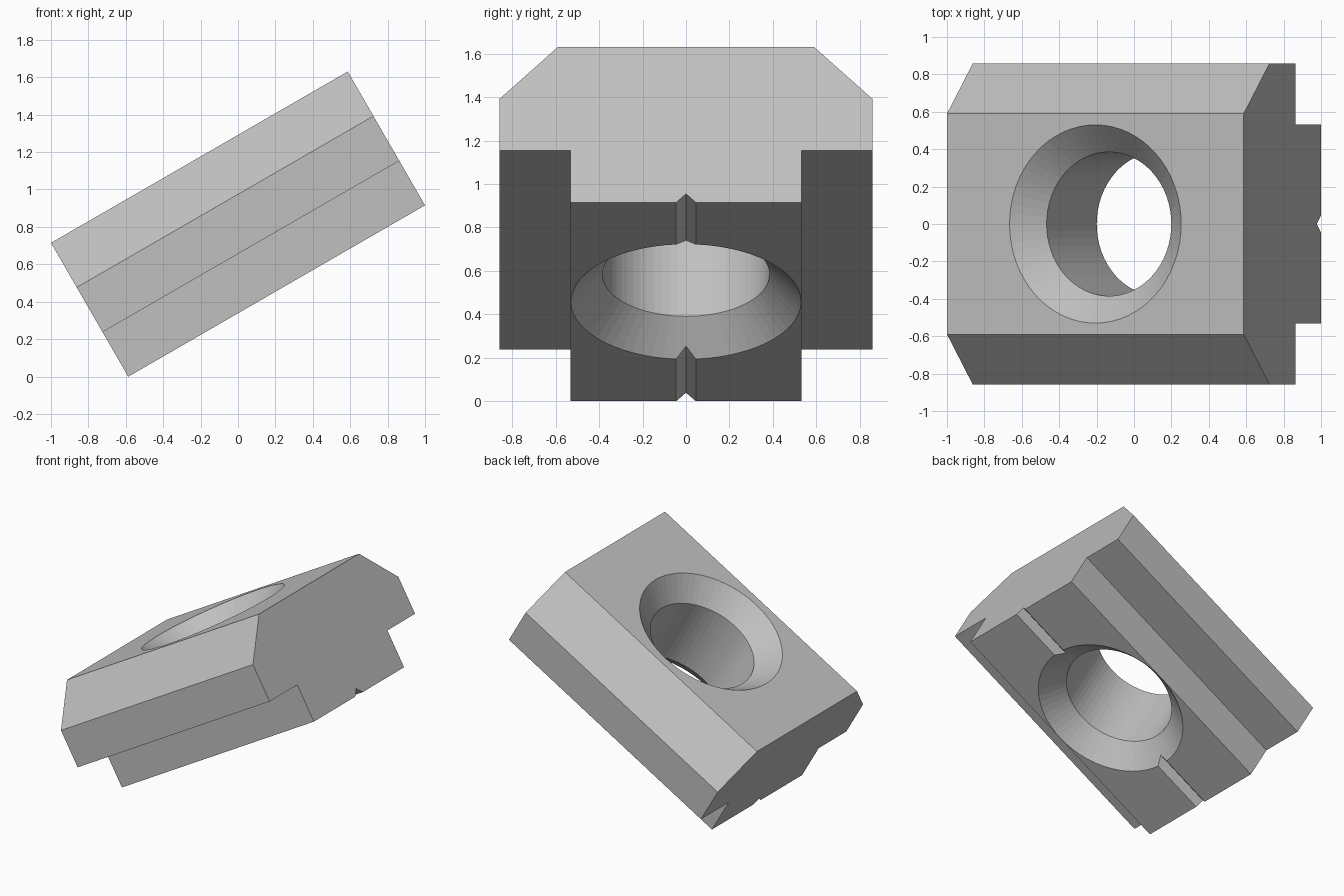
import bpy
import bmesh
from math import radians, sin, cos, tau

if "Cube" in bpy.data.objects:
    bpy.data.objects.remove(bpy.data.objects["Cube"], do_unlink=True)

HALF_LENGTH, HALF_THICK, STEP = 0.916, 0.413, 0.138
TILT, LIFT = radians(-30), 0.815
SEGMENTS = 64

steel = bpy.data.materials.new("plain_grey")
steel.use_nodes = True
grey = (0.53, 0.53, 0.53, 1)
steel.diffuse_color = grey
steel.node_tree.nodes["Principled BSDF"].inputs["Base Color"].default_value = grey


def loft(name, rings, caps=True):
    """Join matching rings of points into a closed solid."""
    bm = bmesh.new()
    loops = [[bm.verts.new(p) for p in ring] for ring in rings]
    n = len(loops[0])
    for a, b in zip(loops, loops[1:]):
        for i in range(n):
            j = (i + 1) % n
            bm.faces.new((a[i], a[j], b[j], b[i]))
    bm.faces.new(loops[0])
    bm.faces.new(loops[-1])
    bmesh.ops.recalc_face_normals(bm, faces=bm.faces)
    mesh = bpy.data.meshes.new(name)
    bm.to_mesh(mesh)
    bm.free()
    mesh.materials.append(steel)
    obj = bpy.data.objects.new(name, mesh)
    bpy.context.collection.objects.link(obj)
    return obj


# Slot nut body: half profile mirrored across y, with a small centre groove below
half = [(0.59, HALF_THICK), (0.858, STEP), (0.858, -STEP), (0.532, -STEP),
        (0.532, -HALF_THICK), (0.045, -HALF_THICK)]
profile = half + [(0, 0.045 - HALF_THICK)] + [(-y, z) for y, z in reversed(half)]
body = loft("slot_nut_body",
            [[(x, y, z) for y, z in profile] for x in (-HALF_LENGTH, HALF_LENGTH)])

# Bore with a countersink at both ends
BORE, SINK, OVER = 0.385, 0.53, 0.02
inner = HALF_THICK - (SINK - BORE)
bore_profile = [(SINK + OVER, -HALF_THICK - OVER), (BORE, -inner),
                (BORE, inner), (SINK + OVER, HALF_THICK + OVER)]
cutter = loft("bore_cutter",
              [[(r * cos(tau * i / SEGMENTS), r * sin(tau * i / SEGMENTS), z)
                for i in range(SEGMENTS)] for r, z in bore_profile])
cutter.hide_render = True

# Cut the bore and remove the helper
cut = body.modifiers.new("bore", "BOOLEAN")
cut.operation = "DIFFERENCE"
cut.solver = "EXACT"
cut.object = cutter
bpy.context.view_layer.objects.active = body
body.select_set(True)
bpy.ops.object.modifier_apply(modifier=cut.name)
bpy.data.objects.remove(cutter, do_unlink=True)

# Resting pose
body.rotation_euler = (0, TILT, 0)
body.location = (0, 0, LIFT)
